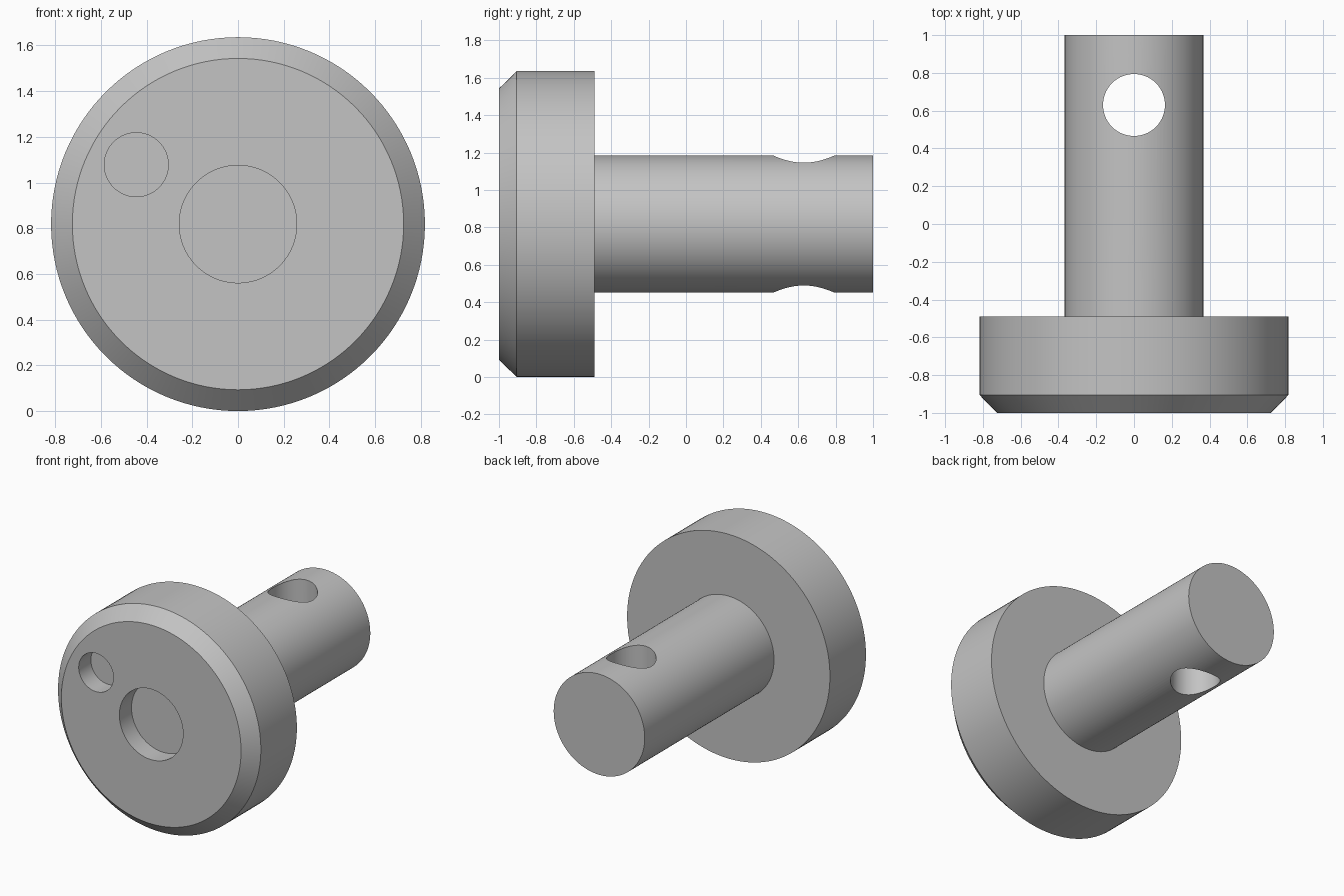
import bpy
import bmesh
import math
from mathutils import Matrix, Vector

if "Cube" in bpy.data.objects:
    bpy.data.objects.remove(bpy.data.objects["Cube"], do_unlink=True)

SEGMENTS = 128
AXIS_Z = 0.818

steel = bpy.data.materials.new("plain grey")
steel.use_nodes = True
GREY = (0.55, 0.55, 0.55, 1)
steel.diffuse_color = GREY
steel.node_tree.nodes["Principled BSDF"].inputs["Base Color"].default_value = GREY


def add_object(name, bm):
    bmesh.ops.recalc_face_normals(bm, faces=bm.faces)
    mesh = bpy.data.meshes.new(name)
    bm.to_mesh(mesh)
    bm.free()
    mesh.materials.append(steel)
    obj = bpy.data.objects.new(name, mesh)
    bpy.context.collection.objects.link(obj)
    return obj


def lathe(name, profile):
    """Turn (radius, y) steps around the pin axis and cap both ends."""
    bm = bmesh.new()
    rings = []
    for radius, y in profile:
        angles = [math.tau * i / SEGMENTS for i in range(SEGMENTS)]
        rings.append([bm.verts.new((radius * math.cos(a), y, AXIS_Z + radius * math.sin(a)))
                      for a in angles])
    for a, b in zip(rings, rings[1:]):
        for i in range(SEGMENTS):
            j = (i + 1) % SEGMENTS
            bm.faces.new((a[i], a[j], b[j], b[i]))
    bm.faces.new(rings[0])
    bm.faces.new(rings[-1])
    return add_object(name, bm)


def drill(target, name, centre, radius, length, rotation):
    """Cut a round hole with a cylinder centred on the given point."""
    bm = bmesh.new()
    bmesh.ops.create_cone(bm, cap_ends=True, segments=96, radius1=radius, radius2=radius,
                          depth=length, matrix=Matrix.Translation(Vector(centre)) @ rotation)
    cutter = add_object(name, bm)
    cutter.hide_render = True
    mod = target.modifiers.new(name, "BOOLEAN")
    mod.operation = "DIFFERENCE"
    mod.solver = "EXACT"
    mod.object = cutter
    bpy.context.view_layer.objects.active = target
    bpy.ops.object.modifier_apply(modifier=mod.name)
    bpy.data.objects.remove(cutter, do_unlink=True)


# Chamfered head and shaft turned as one solid
pin = lathe("headed_pin", [(0.725, -1), (0.818, -0.905), (0.818, -0.49),
                           (0.367, -0.49), (0.367, 1)])

# Two blind recesses in the front face
along_y = Matrix.Rotation(math.pi / 2, 4, "X")
RECESS = 0.14
drill(pin, "centre_recess", (0, -1, AXIS_Z), 0.257, 2 * RECESS, along_y)
drill(pin, "small_recess", (-0.445, -1, 1.078), 0.14, 2 * RECESS, along_y)

# Vertical cross hole through the shaft
drill(pin, "cross_hole", (0, 0.63, AXIS_Z), 0.164, 1.2, Matrix.Identity(4))

# Smooth curved walls, sharp edges
bpy.ops.object.select_all(action="DESELECT")
pin.select_set(True)
bpy.context.view_layer.objects.active = pin
bpy.ops.object.shade_smooth_by_angle(angle=math.radians(30))
